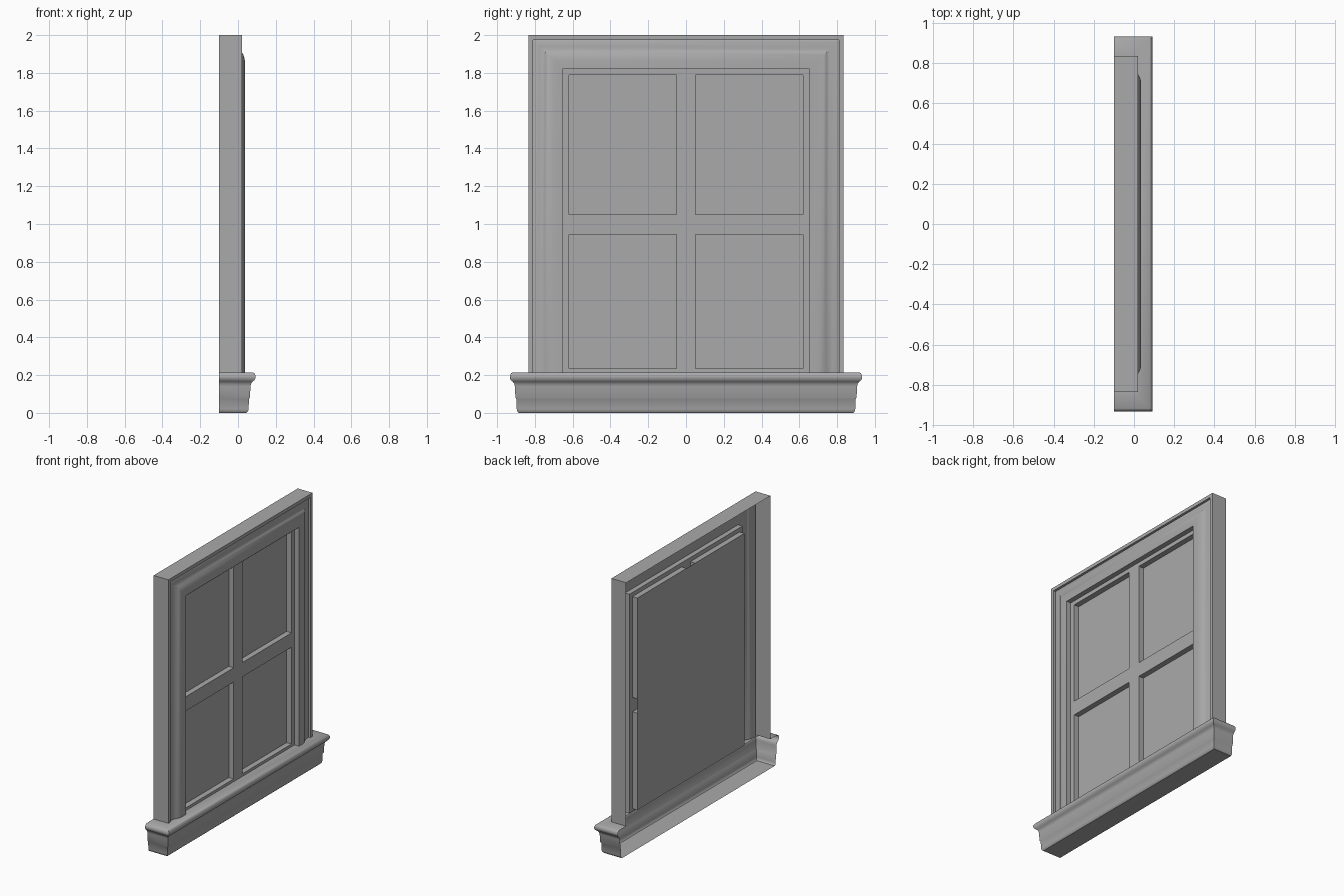
import bpy
import bmesh
import math

cube = bpy.data.objects.get("Cube")
if cube:
    bpy.data.objects.remove(cube, do_unlink=True)

GREY = (0.4, 0.4, 0.4, 1.0)
paint = bpy.data.materials.new("grey paint")
paint.use_nodes = True
paint.diffuse_color = GREY
paint.node_tree.nodes["Principled BSDF"].inputs["Base Color"].default_value = GREY


def make_object(name, bm, toward):
    """Finish a sheet mesh; face normals point the way 'toward' says."""
    bmesh.ops.remove_doubles(bm, verts=bm.verts, dist=0.0005)
    bmesh.ops.recalc_face_normals(bm, faces=bm.faces)
    bm.normal_update()
    if sum(f.normal.dot(toward) * f.calc_area() for f in bm.faces) < 0:
        bmesh.ops.reverse_faces(bm, faces=bm.faces)
    mesh = bpy.data.meshes.new(name)
    bm.to_mesh(mesh)
    bm.free()
    mesh.materials.append(paint)
    obj = bpy.data.objects.new(name, mesh)
    bpy.context.collection.objects.link(obj)
    bpy.ops.object.select_all(action="DESELECT")
    obj.select_set(True)
    bpy.context.view_layer.objects.active = obj
    bpy.ops.object.shade_smooth_by_angle(angle=math.radians(35))
    return obj


def quad(bm, *corners):
    return bm.faces.new([bm.verts.new(c) for c in corners])


def sweep(bm, profile, stations):
    """Skin a profile through stations, each mapping a profile point to 3D."""
    rows = [[bm.verts.new(at(a, b)) for a, b in profile] for at in stations]
    for r, s in zip(rows, rows[1:]):
        for i in range(len(profile) - 1):
            bm.faces.new((r[i], r[i + 1], s[i + 1], s[i]))


SILL_TOP = 0.215
BACK = -0.10

# Outer frame and moulded casing: one mitred profile (half width, depth)
casing = [(0.835, BACK), (0.835, 0.02), (0.81, 0.02), (0.81, 0.003),
          (0.80, 0.008), (0.775, 0.009), (0.76, 0.012), (0.745, 0.02),
          (0.73, 0.029), (0.715, 0.034), (0.70, 0.036), (0.655, 0.036),
          (0.655, 0.0)]
bm = bmesh.new()
sweep(bm, casing, [
    lambda w, x: (x, -w, SILL_TOP),
    lambda w, x: (x, -w, w + 1.165),
    lambda w, x: (x, w, w + 1.165),
    lambda w, x: (x, w, SILL_TOP),
])
make_object("frame_casing", bm, (1, 0, 0))

# Sash: flat face with four openings, each with recess walls
ys = [-0.655, -0.62, -0.05, 0.05, 0.62, 0.655]
zs = [SILL_TOP, 0.235, 0.945, 1.05, 1.79, 1.82]
GLASS = -0.04
bm = bmesh.new()
for i in range(5):
    for j in range(5):
        y0, y1, z0, z1 = ys[i], ys[i + 1], zs[j], zs[j + 1]
        ring = [(y0, z0), (y1, z0), (y1, z1), (y0, z1)]
        if i % 2 and j % 2:
            for (a, b), (c, d) in zip(ring, ring[1:] + ring[:1]):
                quad(bm, (0, a, b), (0, c, d), (GLASS, c, d), (GLASS, a, b))
        else:
            quad(bm, *[(0, y, z) for y, z in ring])
make_object("sash", bm, (1, 0, 0))

# Pane sheet behind the sash
bm = bmesh.new()
quad(bm, (GLASS, ys[1], zs[1]), (GLASS, ys[4], zs[1]),
     (GLASS, ys[4], zs[4]), (GLASS, ys[1], zs[4]))
make_object("window_pane", bm, (1, 0, 0))

# Sill: moulded apron returning round both ends, open at the back
sill = [(-0.005, SILL_TOP), (0.078, SILL_TOP), (0.086, 0.21), (0.093, 0.197),
        (0.093, 0.186), (0.088, 0.174), (0.077, 0.165), (0.069, 0.155),
        (0.066, 0.14), (0.063, 0.08), (0.058, 0.073), (0.056, 0.02),
        (0.053, 0.008), (0.045, 0.0)]
END = 0.84
bm = bmesh.new()
sweep(bm, sill, [
    lambda o, z: (BACK, -END - o, z),
    lambda o, z: (o, -END - o, z),
    lambda o, z: (o, END + o, z),
    lambda o, z: (BACK, END + o, z),
])
o = sill[-1][0]
quad(bm, (BACK, -END - o, 0), (o, -END - o, 0), (o, END + o, 0), (BACK, END + o, 0))
make_object("sill", bm, (1, 0, 0))
